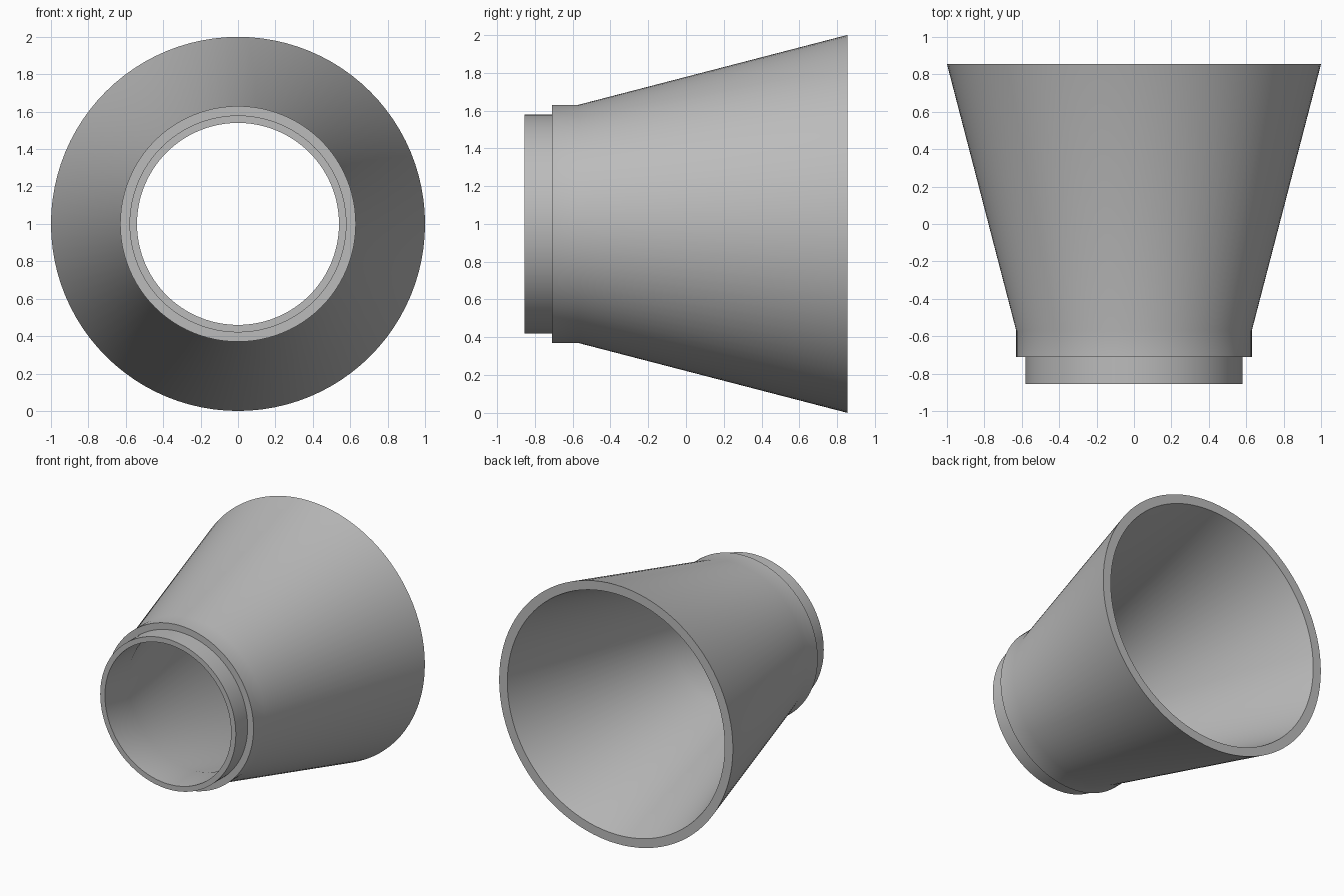
import bpy
import bmesh
import math
from mathutils import Matrix, Vector

cube = bpy.data.objects.get("Cube")
if cube:
    bpy.data.objects.remove(cube, do_unlink=True)

SEGMENTS = 96
AXIS_HEIGHT = 1.0

# Single grey material
grey = bpy.data.materials.new("plain grey")
grey.use_nodes = True
colour = (0.5, 0.5, 0.5, 1)
grey.diffuse_color = colour
grey.node_tree.nodes["Principled BSDF"].inputs["Base Color"].default_value = colour

# Closed wall section as (radius, y): outside from front to back, then inside
section = [
    (0.58, -0.855), (0.58, -0.71),                # front spigot
    (0.63, -0.71), (0.63, -0.57), (1.0, 0.855),   # collar and flared body
    (0.93, 0.855), (0.54, -0.57), (0.54, -0.855), # hollow bore
]


def lathe(name, profile, material):
    """Revolve a closed profile around the horizontal y axis."""
    bm = bmesh.new()
    rings = []
    for i in range(SEGMENTS):
        turn = Matrix.Rotation(math.tau * i / SEGMENTS, 3, 'Y')
        rings.append([bm.verts.new(turn @ Vector((0, y, r))) for r, y in profile])
    count = len(profile)
    for i, ring in enumerate(rings):
        following = rings[(i + 1) % SEGMENTS]
        for j in range(count):
            k = (j + 1) % count
            bm.faces.new((ring[j], ring[k], following[k], following[j]))
    bmesh.ops.recalc_face_normals(bm, faces=bm.faces)
    mesh = bpy.data.meshes.new(name)
    bm.to_mesh(mesh)
    bm.free()
    mesh.materials.append(material)
    obj = bpy.data.objects.new(name, mesh)
    bpy.context.collection.objects.link(obj)
    return obj


# Flared hollow reducer with a stepped front end
reducer = lathe("flared_reducer", section, grey)
reducer.location.z = AXIS_HEIGHT
bpy.ops.object.select_all(action='DESELECT')
reducer.select_set(True)
bpy.context.view_layer.objects.active = reducer
bpy.ops.object.shade_smooth_by_angle(angle=math.radians(30))
